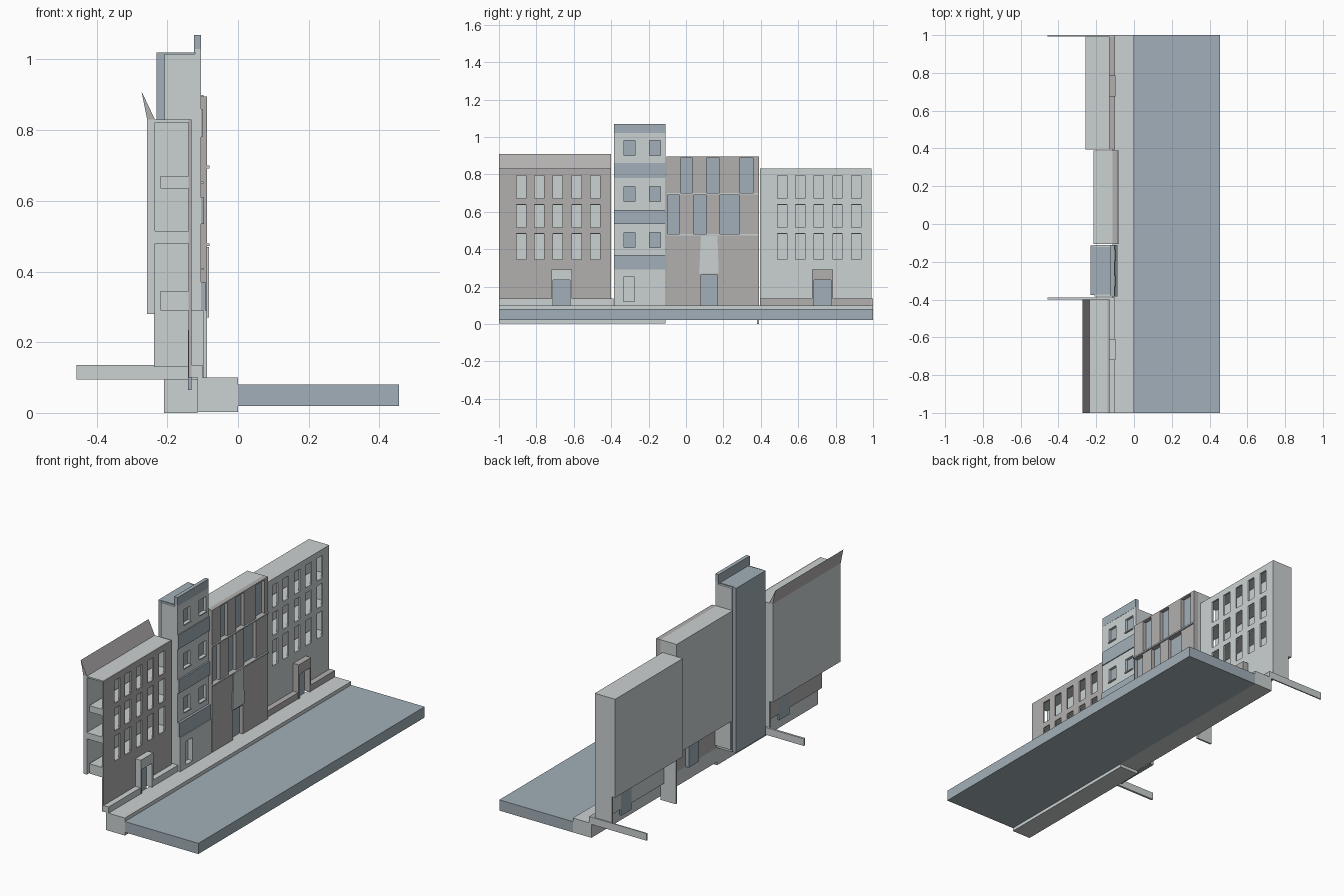
import bpy, bmesh

if "Cube" in bpy.data.objects:
    bpy.data.objects.remove(bpy.data.objects["Cube"])

# Colours picked by words in the part name; everything else is pale stone
COLOURS = {"blue_grey": (0.36, 0.43, 0.48, 1), "brick": (0.45, 0.43, 0.43, 1), "stone": (0.6, 0.64, 0.64, 1)}
BLUE = ("street", "glass", "door_leaf", "band", "parapet", "tower_back", "tower_roof")
BRICK = ("first_house_facade", "modern_facade", "last_house_plinth", "last_house_door_surround", "flap")


def material_for(name):
    key = "blue_grey" if any(w in name for w in BLUE) else "brick" if any(w in name for w in BRICK) else "stone"
    mat = bpy.data.materials.get(key) or bpy.data.materials.new(key)
    mat.diffuse_color = COLOURS[key]
    mat.use_nodes = True
    mat.node_tree.nodes["Principled BSDF"].inputs["Base Color"].default_value = mat.diffuse_color
    return mat


def finish(name, bm):
    bmesh.ops.recalc_face_normals(bm, faces=bm.faces)
    me = bpy.data.meshes.new(name)
    bm.to_mesh(me)
    bm.free()
    me.materials.append(material_for(name))
    ob = bpy.data.objects.new(name, me)
    bpy.context.collection.objects.link(ob)
    return ob


def extrude_faces(name, bm, vec):
    geo = bmesh.ops.extrude_face_region(bm, geom=bm.faces[:], use_keep_orig=True)
    verts = [g for g in geo["geom"] if isinstance(g, bmesh.types.BMVert)]
    bmesh.ops.translate(bm, verts=verts, vec=vec)
    return finish(name, bm)


def pierced_wall(name, x, y, z, holes=()):
    """Wall facing +x with rectangular openings (y0, y1, z0, z1)."""
    ys = sorted({*y, *(v for h in holes for v in h[:2])})
    zs = sorted({*z, *(v for h in holes for v in h[2:])})
    bm = bmesh.new()
    grid = [[bm.verts.new((x[0], a, c)) for c in zs] for a in ys]
    for i in range(len(ys) - 1):
        for j in range(len(zs) - 1):
            cy, cz = (ys[i] + ys[i + 1]) / 2, (zs[j] + zs[j + 1]) / 2
            if not any(h[0] < cy < h[1] and h[2] < cz < h[3] for h in holes):
                bm.faces.new((grid[i][j], grid[i + 1][j], grid[i + 1][j + 1], grid[i][j + 1]))
    for v in [v for v in bm.verts if not v.link_faces]:
        bm.verts.remove(v)
    return extrude_faces(name, bm, (x[1] - x[0], 0, 0))


def box(name, x, y, z):
    return pierced_wall(name, x, y, z)


def prism(name, points, vec):
    bm = bmesh.new()
    bm.faces.new([bm.verts.new(p) for p in points])
    return extrude_faces(name, bm, vec)


# Street, pavement and low garden walls behind
box("street", (0, 0.455), (-1, 1), (0.02, 0.08))
box("pavement_low_end", (-0.115, 0), (-1, -0.11), (0.002, 0.1))
box("pavement", (-0.115, 0), (-0.11, 1), (0.02, 0.1))
box("garden_wall_middle", (-0.457, -0.1), (-0.4, -0.388), (0.095, 0.135))
box("garden_wall_end", (-0.457, -0.1), (0.993, 1), (0.095, 0.135))


# Two matching terraced houses with open party side and floors
def terrace_house(tag, y0, y1):
    centres = [y0 + d for d in (0.12, 0.215, 0.315, 0.415, 0.515)]
    rows = [(0.345, 0.485), (0.515, 0.64), (0.67, 0.795)]
    holes = [(c - 0.025, c + 0.025, *r) for c in centres for r in rows]
    d0, d1 = y0 + 0.28, y0 + 0.39
    door = (d0 + 0.01, d1 - 0.01, 0.1, 0.235)
    pierced_wall(tag + "_facade", (-0.14, -0.131), (y0, y1), (0.1, 0.83), holes + [door])
    box(tag + "_back_wall", (-0.257, -0.235), (y0, y1), (0.28, 0.83))
    box(tag + "_roof", (-0.235, -0.14), (y0, y1), (0.822, 0.83))
    box(tag + "_end_wall", (-0.237, -0.14), (y1 - 0.01, y1), (0.13, 0.822))
    for i, (z0, z1, xb) in enumerate([(0.29, 0.345, -0.22), (0.48, 0.515, -0.235), (0.635, 0.67, -0.22)]):
        box(f"{tag}_floor_{i + 1}", (xb, -0.14), (y0, y1 - 0.01), (z0, z1))
    # Plinth, door surround and door
    box(tag + "_plinth_a", (-0.131, -0.1), (y0, d0), (0.1, 0.135))
    box(tag + "_plinth_b", (-0.131, -0.1), (d1, y1), (0.1, 0.135))
    pierced_wall(tag + "_door_surround", (-0.131, -0.097), (d0, d1), (0.1, 0.29), [door])
    box(tag + "_door_leaf", (-0.142, -0.132), (d0 + 0.01, d1 - 0.01), (0.065, 0.235))


terrace_house("first_house", -1, -0.4)
terrace_house("last_house", 0.395, 0.993)
prism("first_house_roof_flap", [(-0.235, -1, 0.83), (-0.257, -1, 0.83), (-0.273, -1, 0.91)], (0, 0.6, 0))

# Tall narrow house: hollow tower with banded front
ty = (-0.385, -0.11)
box("tower_back", (-0.23, -0.208), (-0.375, -0.115), (0.1, 1.02))
for side, y in (("left", (-0.385, -0.373)), ("right", (-0.122, -0.11))):
    box(f"tower_{side}_wall", (-0.208, -0.122), y, (0.1, 1.015))
box("tower_roof", (-0.208, -0.122), (-0.373, -0.122), (1.0, 1.02))
tower_windows = [(c - 0.03, c + 0.03, z, z + 0.08)
                 for c in (-0.302, -0.165) for z in (0.41, 0.655, 0.9)]
tower_door = (-0.335, -0.275, 0.12, 0.25)
pierced_wall("tower_facade", (-0.122, -0.105), ty, (0.1, 1.03), tower_windows + [tower_door])
box("tower_parapet", (-0.125, -0.104), ty, (1.02, 1.07))
for i, (z0, z1, xf) in enumerate([(0.29, 0.37, -0.092), (0.535, 0.61, -0.096), (0.78, 0.86, -0.1)]):
    box(f"tower_band_{i + 1}", (-0.105, xf), ty, (z0, z1))
for i, (a, b, z0, z1) in enumerate(tower_windows):
    box(f"tower_glass_{i + 1}", (-0.124, -0.119), (a, b), (z0, z1))
    box(f"tower_sill_{i + 1}", (-0.106, -0.098), (a, b), (z0 - 0.006, z0))
box("tower_door", (-0.124, -0.116), tower_door[:2], tower_door[2:])
pierced_wall("tower_ground_front", (-0.105, -0.088), ty, (0.1, 0.29), [tower_door])

# Modern house with staggered tall windows
my = (-0.105, 0.39)
upper = [(-0.03, 0.035), (0.11, 0.18), (0.285, 0.362)]
lower = [(-0.1, -0.035), (0.04, 0.11), (0.178, 0.285)]
panes = [(*w, 0.7, 0.888) for w in upper] + [(*w, 0.48, 0.69) for w in lower]
pierced_wall("modern_facade", (-0.115, -0.088), my, (0.1, 0.895),
             panes + [(0.08, 0.168, 0.1, 0.262)])
for i, (a, b, z0, z1) in enumerate(panes):
    box(f"modern_glass_{i + 1}", (-0.117, -0.108), (a, b), (z0, z1))
box("modern_door_leaf", (-0.135, -0.108), (0.08, 0.168), (0.1, 0.262))
for i, z in enumerate((0.472, 0.692)):
    box(f"modern_ledge_{i + 1}", (-0.088, -0.08), my, (z, z + 0.008))
prism("modern_bay_over_door", [(-0.11, 0.07, 0.27), (-0.11, 0.175, 0.27),
                               (-0.11, 0.168, 0.47), (-0.11, 0.08, 0.47)], (0.028, 0, 0))
box("modern_back_wall", (-0.215, -0.2), my, (0.28, 0.895))
box("modern_roof", (-0.2, -0.115), my, (0.88, 0.895))
box("modern_left_wall", (-0.212, -0.115), (-0.105, -0.092), (0.12, 0.88))
box("modern_right_wall", (-0.21, -0.115), (0.38, 0.39), (0, 0.88))
